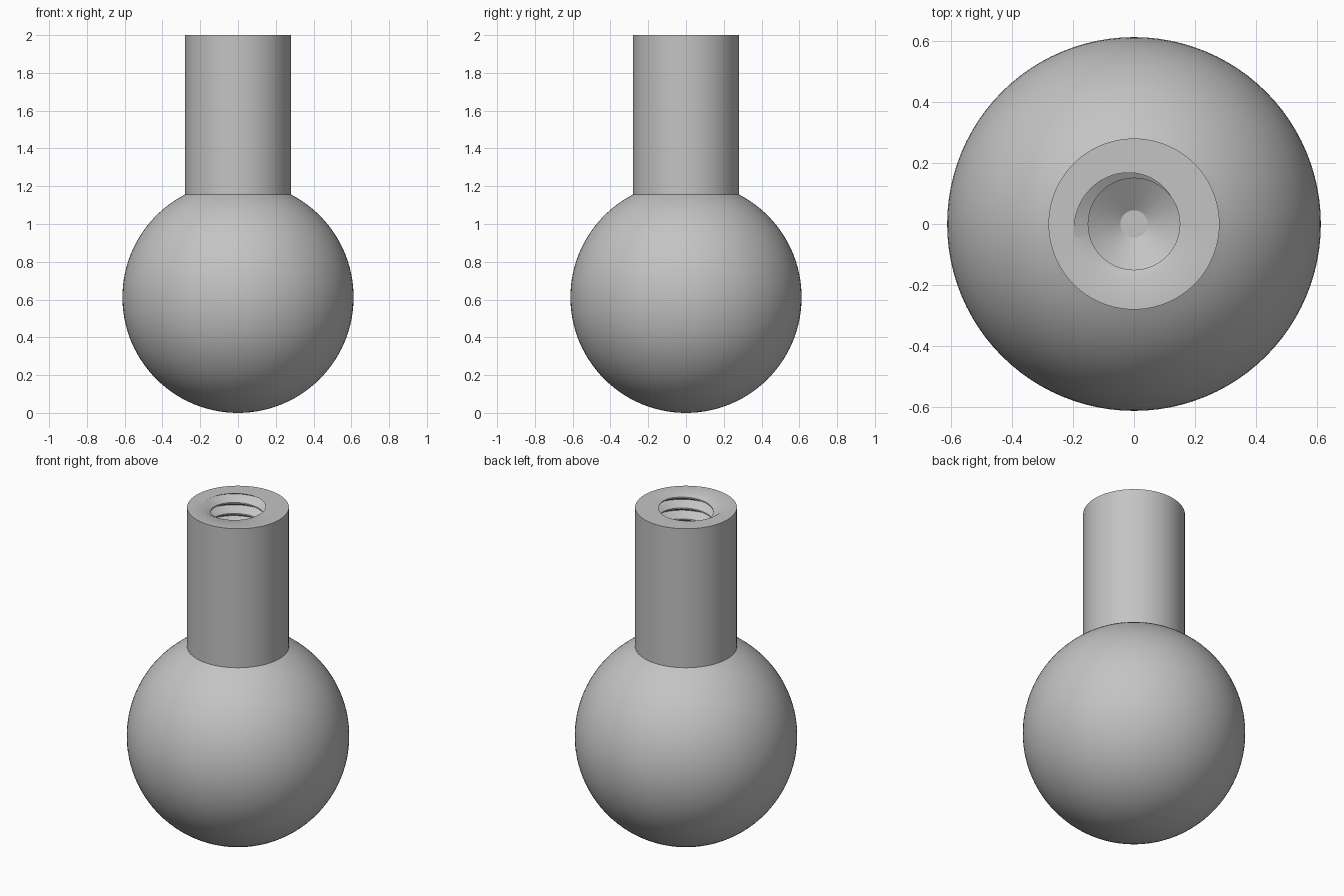
import bpy, bmesh, math

SEG = 96
BALL_R, STEM_R = 0.612, 0.28
TOP, THREAD_END = 2.0, 1.25
BORE_R, DEPTH, PITCH = 0.15, 0.05, 0.066
START = 195 / 360          # turn at which the groove is deepest on the top face
HALF = 0.44                # half width of the groove, in pitches

cube = bpy.data.objects.get("Cube")
if cube:
    bpy.data.objects.remove(cube, do_unlink=True)

steel = bpy.data.materials.new("grey_steel")
steel.use_nodes = True
steel.diffuse_color = (0.55, 0.55, 0.55, 1)
steel.node_tree.nodes["Principled BSDF"].inputs["Base Color"].default_value = steel.diffuse_color


def ring(radius, z):
    return [(radius, z)] * (SEG + 1)


def skin(name, rows):
    """Join rows of (radius, height) around the z axis into one smooth part."""
    bm = bmesh.new()
    grid = []
    for row in rows:
        grid.append([bm.verts.new((r * math.cos(math.tau * (j % SEG) / SEG),
                                   r * math.sin(math.tau * (j % SEG) / SEG), z))
                     for j, (r, z) in enumerate(row)])
    for a, b in zip(grid, grid[1:]):
        for j in range(SEG):
            bm.faces.new((a[j], a[j + 1], b[j + 1], b[j]))
    bmesh.ops.remove_doubles(bm, verts=bm.verts, dist=1e-5)
    mesh = bpy.data.meshes.new(name)
    bm.to_mesh(mesh)
    bm.free()
    mesh.materials.append(steel)
    obj = bpy.data.objects.new(name, mesh)
    bpy.context.collection.objects.link(obj)
    bpy.ops.object.select_all(action='DESELECT')
    obj.select_set(True)
    bpy.context.view_layer.objects.active = obj
    bpy.ops.object.shade_smooth_by_angle(angle=math.radians(31))
    return obj


def thread_point(turn, z):
    """Point on the threaded wall, kept between the top face and the thread end."""
    z = min(TOP, max(THREAD_END, z))
    d = (z - TOP) / PITCH - (turn - START)
    d = abs(d - round(d))
    return BORE_R + DEPTH * max(0, 1 - d / HALF), z


def thread_row(height, slope=PITCH):
    return [thread_point(j / SEG, height + slope * j / SEG) for j in range(SEG + 1)]


# Ball, open where the stem meets it
neck = math.pi - math.asin(STEM_R / BALL_R)
steps = 48
skin("ball", [ring(BALL_R * math.sin(neck * i / steps),
                   BALL_R - BALL_R * math.cos(neck * i / steps)) for i in range(steps + 1)])
neck_z = BALL_R - BALL_R * math.cos(neck)

# Stem: outer wall, top face, helical groove, then the drilled tip
rows = [ring(STEM_R, neck_z), ring(STEM_R, TOP), thread_row(TOP, 0)]
turns = math.ceil((TOP - THREAD_END) / PITCH) + 2
for n in range(1, -turns, -1):
    for part in (HALF, 0, -HALF):
        rows.append(thread_row(TOP + PITCH * (n + part - START)))
rows += [thread_row(THREAD_END, 0), ring(BORE_R, THREAD_END),
         ring(0.12, THREAD_END - 0.02), ring(0.045, THREAD_END - 0.07),
         ring(0, THREAD_END - 0.07)]
skin("threaded_stem", rows)
